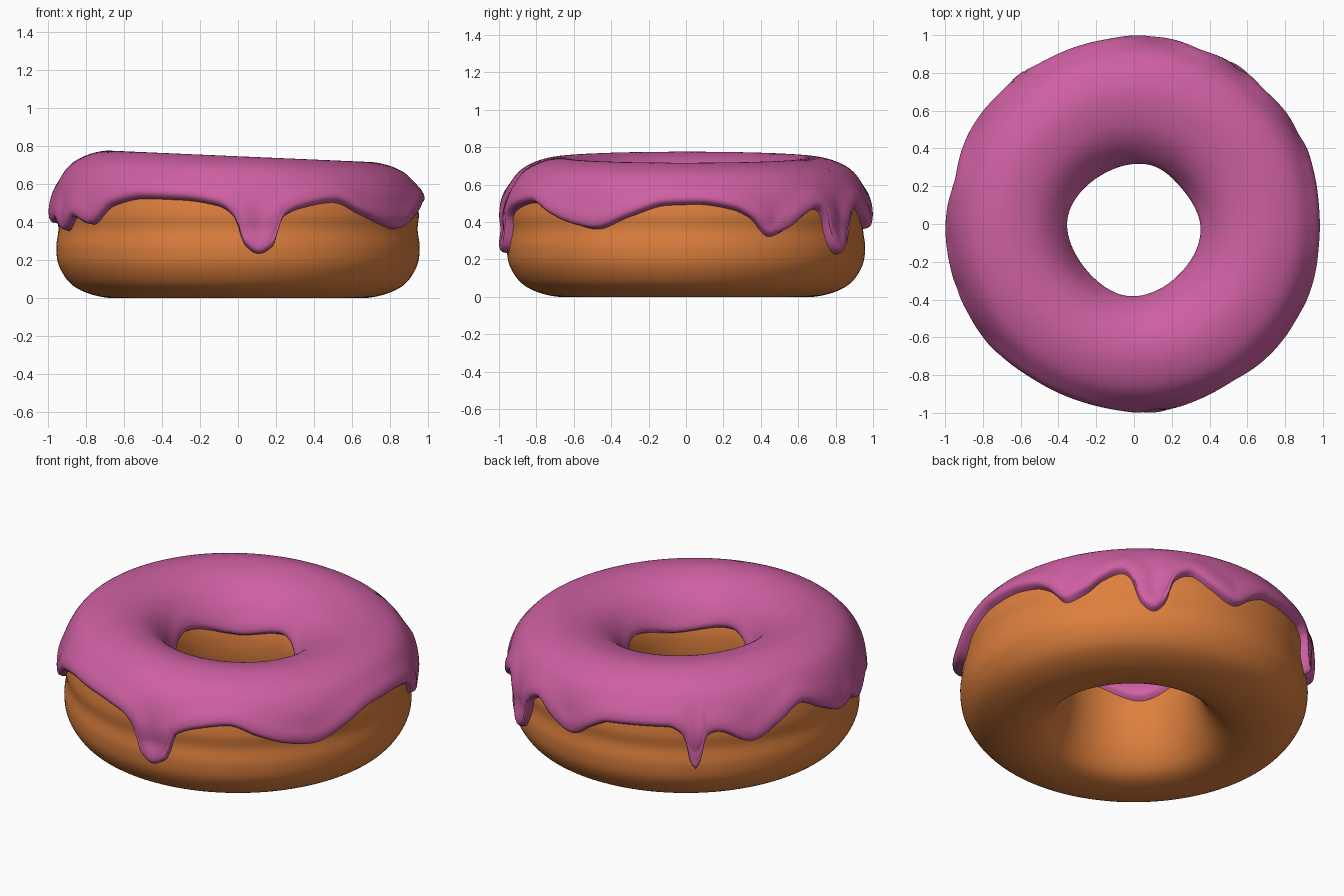
import bpy
from math import sin, cos, pi, radians, hypot, sqrt, exp
from mathutils import Vector

if "Cube" in bpy.data.objects:
    bpy.data.objects.remove(bpy.data.objects["Cube"])

SEG = 360


def material(name, rgb):
    m = bpy.data.materials.new(name)
    m.diffuse_color = (*rgb, 1)
    m.use_nodes = True
    m.node_tree.nodes["Principled BSDF"].inputs["Base Color"].default_value = m.diffuse_color
    return m


def make_object(name, verts, faces, mat):
    me = bpy.data.meshes.new(name)
    me.from_pydata(verts, [], faces)
    me.materials.append(mat)
    me.update()
    ob = bpy.data.objects.new(name, me)
    bpy.context.collection.objects.link(ob)
    for p in me.polygons:
        p.use_smooth = True
    return ob


def catmull(pts, n):
    """Smooth closed curve through the points."""
    out, k = [], len(pts)
    for i in range(k):
        a, b, c, d = (Vector(pts[(i + j) % k]) for j in (-1, 0, 1, 2))
        for j in range(n):
            t = j / n
            out.append(0.5 * (2 * b + (c - a) * t + (2 * a - 5 * b + 4 * c - d) * t * t
                              + (3 * b - a - 3 * c + d) * t ** 3))
    return out


def cyclic_curve(keys):
    """Monotone cubic interpolation of (degrees, value) keys around the ring."""
    k = len(keys)
    ext = [(keys[i % k][0] + 360 * (i // k), keys[i % k][1]) for i in range(-2, k + 3)]
    sl = [(b[1] - a[1]) / (b[0] - a[0]) for a, b in zip(ext, ext[1:])]
    tan = [0] + [2 * p * q / (p + q) if p * q > 0 else 0 for p, q in zip(sl, sl[1:])] + [0]

    def f(x):
        for i in range(1, len(ext) - 2):
            (x0, y0), (x1, y1) = ext[i], ext[i + 1]
            if x0 <= x <= x1:
                h = x1 - x0
                t = (x - x0) / h
                return ((2 * t**3 - 3 * t * t + 1) * y0 + (t**3 - 2 * t * t + t) * h * tan[i]
                        + (3 * t * t - 2 * t**3) * y1 + (t**3 - t * t) * h * tan[i + 1])
    return f


def place(r, z, a):
    """Sweep a profile point round the ring, with the slight hand-made unevenness."""
    w = min(max((0.65 - r) / 0.3, 0), 1)
    return (r * cos(a), r * sin(a) - 0.03 * w, z - 0.03 * cos(a) * max(z - 0.4, 0) / 0.35)


# Dough: swept cross-section, flat underneath with a faint waist
section = [(0.62, 0.0), (0.75, 0.012), (0.87, 0.065), (0.94, 0.16), (0.958, 0.26), (0.947, 0.36),
           (0.953, 0.45), (0.93, 0.56), (0.865, 0.655), (0.76, 0.705), (0.65, 0.715),
           (0.52, 0.68), (0.425, 0.60), (0.375, 0.49), (0.362, 0.38), (0.375, 0.26),
           (0.42, 0.13), (0.50, 0.035)]
prof = catmull(section, 8)
n = len(prof)
D = 128
verts = [place(p.x, p.y, 2 * pi * i / D) for i in range(D) for p in prof]
faces = [(i * n + j, (i + 1) % D * n + j, (i + 1) % D * n + (j + 1) % n, i * n + (j + 1) % n)
         for i in range(D) for j in range(n)]
make_object("dough", verts, faces, material("dough_brown", (0.73, 0.216, 0.048)))

# Icing: lower edge height around the outside, with its drips
outer_edge = cyclic_curve([
    (4, .50), (15, .47), (21, .42), (27.5, .32), (34, .36), (40, .43), (46, .47), (49, .43),
    (52.5, .27), (56.5, .225), (60, .27), (63.5, .43), (69, .48), (76, .42), (85, .36), (92, .43),
    (99, .48), (119, .49), (124.5, .44), (126, .31), (128, .25), (130, .31), (131.5, .44),
    (135, .46), (147, .39), (156, .45), (166, .52), (176, .45), (186, .39), (193, .41), (200, .35),
    (208, .42), (217, .385), (227, .48), (239, .515), (252, .51), (264, .48), (269, .42),
    (272, .28), (276.5, .23), (281, .27), (284, .42), (291, .475), (302, .505), (312, .44),
    (323, .38), (330, .36), (342, .43), (354, .495)])
inner_edge = cyclic_curve([(0, .50), (40, .44), (75, .50), (120, .45), (170, .51), (220, .42),
                           (265, .50), (315, .45)])

# arc length along the section, counted from the bottom outwards
length = [0.0]
for a, b in zip(prof, prof[1:]):
    length.append(length[-1] + (b - a).length)
crest = max(range(n), key=lambda i: prof[i].y)


def s_at_height(z, outer):
    rng = range(1, crest) if outer else range(crest, n - 1)
    for i in rng:
        z0, z1 = prof[i].y, prof[i + 1].y
        if min(z0, z1) <= z <= max(z0, z1) and z0 != z1:
            return length[i] + (length[i + 1] - length[i]) * (z - z0) / (z1 - z0)


def at_length(s):
    i = max(j for j in range(n - 1) if length[j] <= s)
    t = (s - length[i]) / (length[i + 1] - length[i])
    p = prof[i].lerp(prof[i + 1], t)

    def nrm(j):
        d = (prof[(j + 1) % n] - prof[j - 1]).normalized()
        return Vector((d.y, -d.x))
    return p, nrm(i).lerp(nrm(i + 1), t).normalized()


s_out = [s_at_height(outer_edge(d), True) for d in range(SEG)]
s_in = [s_at_height(inner_edge(d), False) for d in range(SEG)]
ROWS = 56
step = radians(1)
verts = []
for c in range(SEG):
    for j in range(ROWS):
        t = j / (ROWS - 1)
        t = 0.75 * (t * t * (2 - t)) + 0.25 * (1 - (1 - t) ** 2)   # finer near both lips
        s = s_out[c] + (s_in[c] - s_out[c]) * t
        p, nm = at_length(s)
        # distance to the nearest piece of the icing edge gives rounded lips
        d = s_in[c] - s
        bulge = 0.008 * exp(-((d - 0.05) / 0.05) ** 2)
        if s - s_out[c] < 0.5:
            do = min(hypot(0.97 * step * k, max(0, s - s_out[(c + k) % SEG])
                           if k == 0 else s - s_out[(c + k) % SEG]) for k in range(-8, 9))
            bulge += 0.016 * exp(-((do - 0.045) / 0.06) ** 2)
            d = min(d, do)
        q = min(max(d, 0) / 0.03, 1)
        off = -0.008 + (0.038 + bulge) * sqrt(max(0, 1 - (1 - q) ** 2))
        p = p + nm * off
        verts.append(place(p.x, p.y, c * step))
faces = [(i * ROWS + j, (i + 1) % SEG * ROWS + j, (i + 1) % SEG * ROWS + j + 1, i * ROWS + j + 1)
         for i in range(SEG) for j in range(ROWS - 1)]
make_object("icing", verts, faces, material("icing_pink", (0.62, 0.117, 0.366)))
